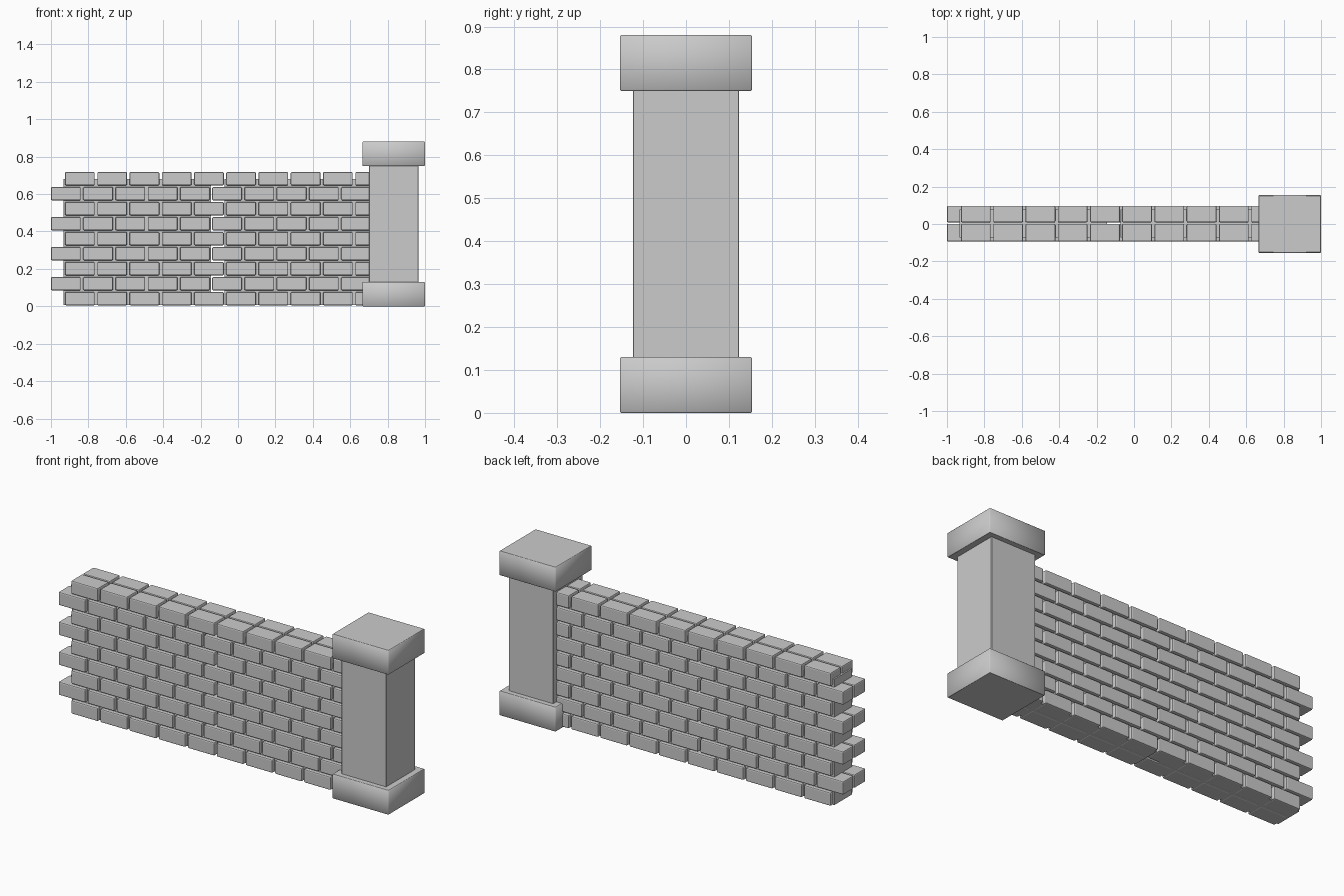
import bpy, bmesh
from mathutils import Matrix, Vector

if "Cube" in bpy.data.objects:
    bpy.data.objects.remove(bpy.data.objects["Cube"])


def add_box(bm, lo, hi):
    lo, hi = Vector(lo), Vector(hi)
    m = Matrix.Translation((lo + hi) / 2) @ Matrix.Diagonal((*(hi - lo), 1))
    bmesh.ops.create_cube(bm, size=1, matrix=m)


def make(name, boxes, bevel=0, segments=1, smooth=False):
    bm = bmesh.new()
    for lo, hi in boxes:
        add_box(bm, lo, hi)
    if bevel:
        bmesh.ops.bevel(bm, geom=bm.edges[:], offset=bevel, segments=segments,
                        profile=0.5, affect='EDGES')
    for f in bm.faces:
        # level tops and undersides stay flat
        f.smooth = smooth and abs(f.normal.z) < 0.99
    me = bpy.data.meshes.new(name)
    bm.to_mesh(me)
    bm.free()
    ob = bpy.data.objects.new(name, me)
    bpy.context.collection.objects.link(ob)
    return ob


ROWS, COLS = 9, 5
PITCH_X, PITCH_Z = 0.1725, 0.0802
LENGTH, HEIGHT = 0.159, 0.071

# two interlocking wall sections, each with a mortar core and two brick layers
for section in range(2):
    x0 = -1.0 + section * 0.862
    bricks = []
    for row in range(ROWS):
        z = 0.005 + row * PITCH_Z
        for col in range(COLS):
            x = x0 + col * PITCH_X + (0 if row % 2 else 0.075)
            for y1, y2 in ((-0.093, 0.001), (0.009, 0.097)):
                bricks.append(((x, y1, z), (x + LENGTH, y2, z + HEIGHT)))
    make(f"bricks_{section + 1}", bricks, 0.006, 2)
    make(f"mortar_{section + 1}",
         [((x0 + 0.067, -0.073, 0.006), (x0 + 0.855, 0.077, 0.68))])

# pillar shaft
make("pillar_shaft", [((0.70, -0.124, 0.06), (0.965, 0.124, 0.82))], 0.002)

# pillar base and cap
for name, z in (("pillar_base", 0.0), ("pillar_cap", 0.75)):
    make(name, [((0.665, -0.154, z), (1.0, 0.154, z + 0.13))], 0.003, 1, True)
